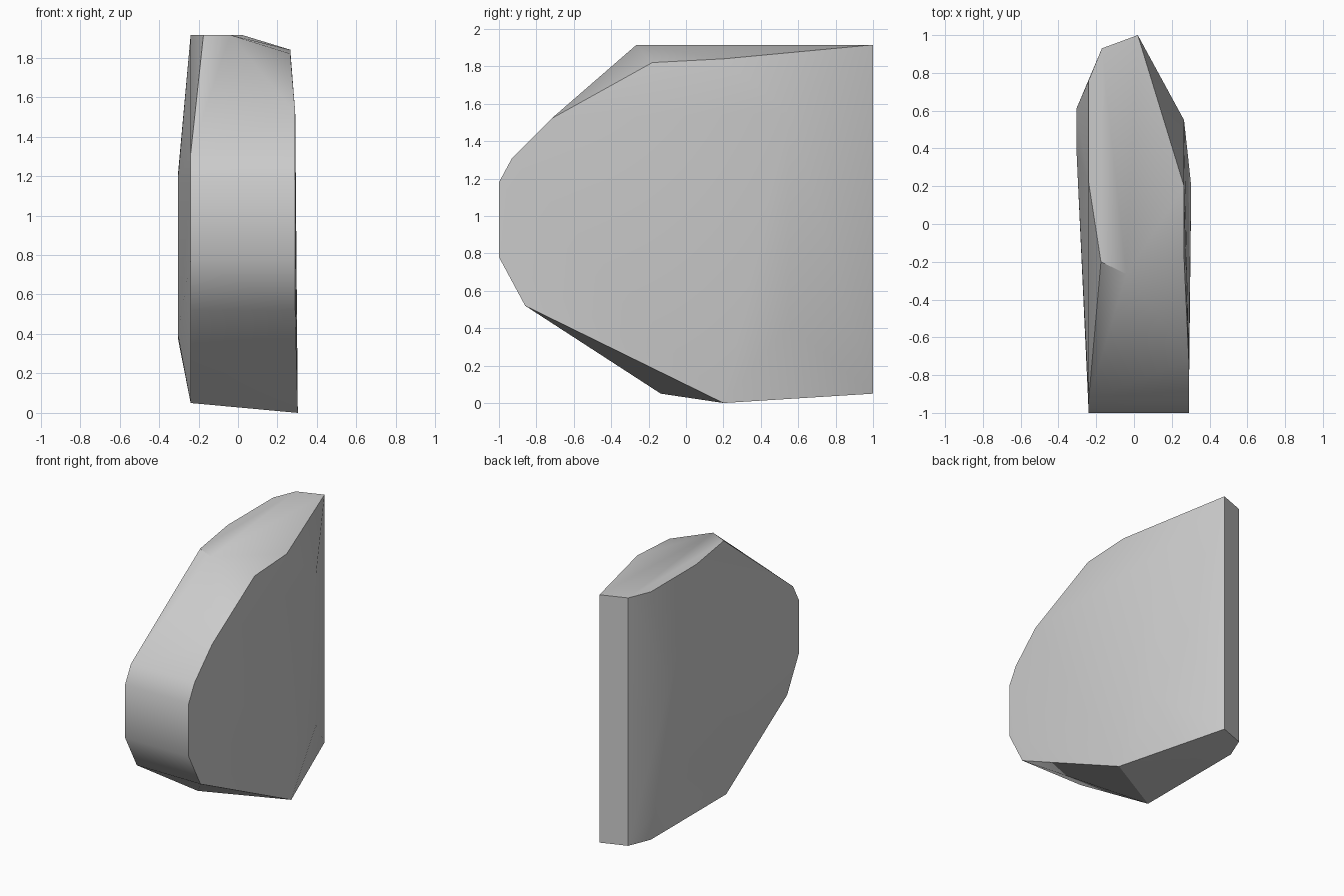
import bpy
import bmesh
import math

# Remove the default cube only
default_cube = bpy.data.objects.get("Cube")
if default_cube:
    bpy.data.objects.remove(default_cube, do_unlink=True)


def make_material(name, color):
    material = bpy.data.materials.new(name)
    material.use_nodes = True
    material.diffuse_color = color
    material.node_tree.nodes["Principled BSDF"].inputs["Base Color"].default_value = color
    return material


def column(x, y, *heights):
    """Corners stacked on one vertical line."""
    return [(x, y, z) for z in heights]


LOW, HIGH = 0.05, 1.915      # broken base and flat top
RIGHT, LEFT = -0.24, 0.29    # the two broad sides

corners = []

# Rounded front, running across the full width
for y, z in [(-0.93, 1.31), (-1, 1.18), (-1, 0.78), (-0.86, 0.52)]:
    corners += [(RIGHT, y, z), (LEFT, y, z)]

# Flat top
for x, y in [(RIGHT, 0.22), (-0.175, -0.2), (-0.04, -0.265)]:
    corners += column(x, y, HIGH)

# Back edge and the corner beside it, straight from base to top
for x, y in [(0.02, 1), (-0.17, 0.93), (RIGHT, 0.76)]:
    corners += column(x, y, LOW, HIGH)

# Shallow bulge on the right side
corners += column(-0.305, 0.61, 0.38, 1.2)
corners += column(-0.305, 0.4, 0.4, 1.18)

# Left side: upper bevel, rear ridge and lowest point
corners += [(LEFT, -0.72, 1.52), (0.265, -0.18, 1.82), (0.265, 0.2, 1.84)]
corners += column(0.265, 0.55, 0.42, 1.55)
corners += [(0.303, 0.2, 0), (RIGHT, -0.135, LOW)]

# Wrap the corners in a faceted stone shell
bm = bmesh.new()
for corner in corners:
    bm.verts.new(corner)
hull = bmesh.ops.convex_hull(bm, input=bm.verts[:])
leftover = {v for v in hull["geom_interior"] + hull["geom_unused"]
            if isinstance(v, bmesh.types.BMVert)}
bmesh.ops.delete(bm, geom=list(leftover), context="VERTS")
bmesh.ops.recalc_face_normals(bm, faces=bm.faces[:])

mesh = bpy.data.meshes.new("rock_chunk")
bm.to_mesh(mesh)
bm.free()
mesh.materials.append(make_material("stone_grey", (0.6, 0.6, 0.6, 1)))

rock = bpy.data.objects.new("rock_chunk", mesh)
bpy.context.collection.objects.link(rock)

# Blend shallow facets and keep the breaks crisp
bpy.ops.object.select_all(action="DESELECT")
rock.select_set(True)
bpy.context.view_layer.objects.active = rock
bpy.ops.object.shade_smooth_by_angle(angle=math.radians(30))
